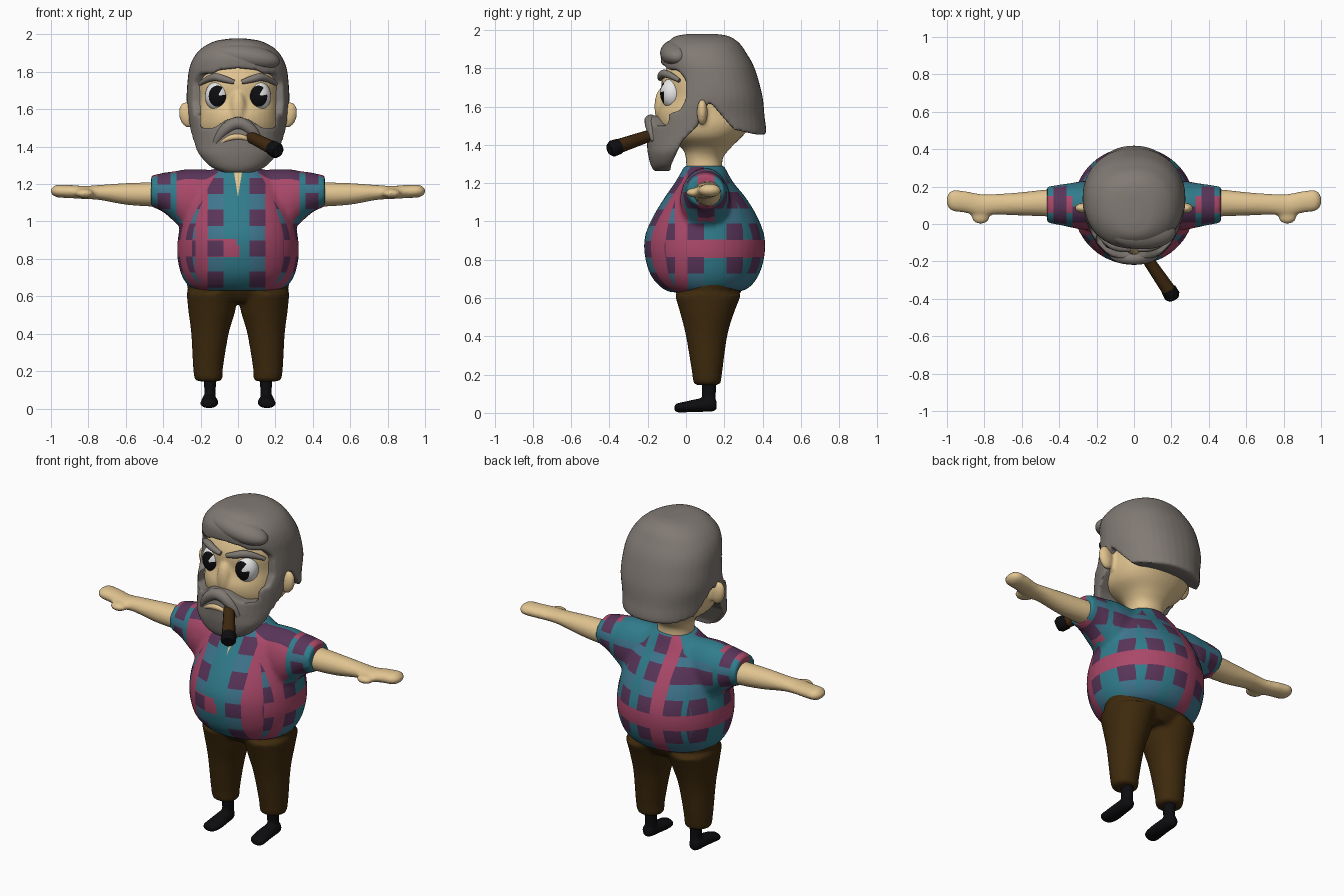
import bpy, bmesh, math
from mathutils import Vector, Matrix

cube = bpy.data.objects.get("Cube")
if cube:
    bpy.data.objects.remove(cube)


def material(name, r, g, b):
    m = bpy.data.materials.new(name)
    m.use_nodes = True
    m.diffuse_color = (r, g, b, 1)
    bsdf = next(n for n in m.node_tree.nodes if n.type == 'BSDF_PRINCIPLED')
    bsdf.inputs["Base Color"].default_value = (r, g, b, 1)
    bsdf.inputs["Roughness"].default_value = 0.8
    return m


skin = material("skin", .75, .55, .28)
grey = material("grey hair", .22, .195, .175)
brown = material("brown trousers", .048, .023, .004)
tobacco = material("tobacco", .05, .022, .005)
black = material("black", .004, .004, .005)
white = material("eye white", .8, .8, .8)
teal = material("teal", .03, .2, .26)
blue = material("dusty blue", .05, .18, .27)
pink = material("pink", .4, .065, .14)
purple = material("purple", .1, .035, .1)


def loft(bm, axis, rows, side=1, power=2.0, steps=5, segs=40):
    """Rounded rings along an axis; a row is position, then low/high bounds of both other axes."""
    n, rings = len(rows), []
    for i in range(n - 1):
        p = [rows[max(i - 1, 0)], rows[i], rows[i + 1], rows[min(i + 2, n - 1)]]
        for s in range(steps + (i == n - 2)):
            t = s / steps
            rings.append([b + t / 2 * (c - a + t * (2*a - 5*b + 4*c - d + t * (3*b - a - 3*c + d)))
                          for a, b, c, d in zip(*p)])
    loops = []
    for pos, a0, a1, b0, b1 in rings:
        loop = []
        for k in range(segs):
            c, s = math.cos(math.tau * k / segs), math.sin(math.tau * k / segs)
            u = math.copysign(abs(c) ** (2 / power), c) * (a1 - a0) / 2 + (a0 + a1) / 2
            v = math.copysign(abs(s) ** (2 / power), s) * (b1 - b0) / 2 + (b0 + b1) / 2
            co = [u, v]
            co.insert(axis, pos)
            loop.append(bm.verts.new((co[0] * side, co[1], co[2])))
        loops.append(loop)
    for lo, hi in zip(loops, loops[1:]):
        for k in range(segs):
            j = (k + 1) % segs
            bm.faces.new((lo[k], lo[j], hi[j], hi[k]))
    bm.faces.new(loops[0])
    bm.faces.new(loops[-1])


def blob(bm, center, radii, turn=0.0, detail=32):
    m = (Matrix.Translation(center) @ Matrix.Rotation(turn, 4, 'Y')
         @ Matrix.Diagonal((*radii, 1)) @ Matrix.Rotation(math.pi / 2, 4, 'X'))
    bmesh.ops.create_uvsphere(bm, u_segments=detail, v_segments=detail, radius=1, matrix=m)


def smooth(ob):
    bpy.ops.object.select_all(action='DESELECT')
    ob.select_set(True)
    bpy.context.view_layer.objects.active = ob
    bpy.ops.object.shade_smooth_by_angle(angle=math.radians(50))


def finish(name, bm, mats, voxel=0, cutters=(), soften=4):
    """Turn the bmesh into an object, carve it, and melt its pieces together."""
    bmesh.ops.recalc_face_normals(bm, faces=bm.faces)
    mesh = bpy.data.meshes.new(name)
    bm.to_mesh(mesh)
    bm.free()
    ob = bpy.data.objects.new(name, mesh)
    bpy.context.collection.objects.link(ob)
    for c in cutters:
        mod = ob.modifiers.new("carve", 'BOOLEAN')
        mod.operation, mod.solver, mod.object = 'DIFFERENCE', 'EXACT', c
    if voxel:
        mod = ob.modifiers.new("melt", 'REMESH')
        mod.mode, mod.voxel_size = 'VOXEL', voxel
        mod = ob.modifiers.new("soften", 'SMOOTH')
        mod.iterations, mod.factor = soften, .5
        dg = bpy.context.evaluated_depsgraph_get()
        baked = bpy.data.meshes.new_from_object(ob.evaluated_get(dg))
        ob.modifiers.clear()
        ob.data = baked
        ob.data.materials.clear()
    for m in mats:
        ob.data.materials.append(m)
    for c in cutters:
        bpy.data.objects.remove(c)
    smooth(ob)
    return ob


def cutter(name, axis, outline, low, high):
    """Prism used only for carving."""
    bm, ends = bmesh.new(), []
    for level in (low, high):
        pts = [list(p) for p in outline]
        for p in pts:
            p.insert(axis, level)
        ends.append([bm.verts.new(p) for p in pts])
    for end in ends:
        bm.faces.new(end)
    for k in range(len(outline)):
        bm.faces.new((ends[0][k - 1], ends[0][k], ends[1][k], ends[1][k - 1]))
    ob = finish(name, bm, [])
    ob.hide_render = True
    return ob


def tube(name, points, mat):
    """Round strand through (x, y, z, radius) points."""
    cu = bpy.data.curves.new(name, 'CURVE')
    cu.dimensions, cu.bevel_depth, cu.bevel_resolution, cu.use_fill_caps = '3D', 1, 5, True
    sp = cu.splines.new('NURBS' if len(points) > 3 else 'POLY')
    sp.points.add(len(points) - 1)
    for p, (x, y, z, r) in zip(sp.points, points):
        p.co, p.radius = (x, y, z, 1), r
    if sp.type == 'NURBS':
        sp.use_endpoint_u, sp.order_u = True, 3
    ob = bpy.data.objects.new(name, cu)
    bpy.context.collection.objects.link(ob)
    cu.materials.append(mat)


# Trousers: hips and two legs melted together
bm = bmesh.new()
loft(bm, 2, [(.57, -.2, .2, -.01, .24), (.62, -.26, .26, -.05, .28), (.7, -.28, .28, -.08, .32)])
for s in (1, -1):
    loft(bm, 2, [(.145, .11, .2, .06, .16), (.155, .085, .23, .04, .18), (.22, .08, .24, .03, .19),
                 (.4, .05, .25, 0, .215), (.52, .015, .265, -.03, .25), (.62, 0, .275, -.06, .29)], s)
finish("trousers", bm, [brown], .012)

# Boots and mitten arms
for s, label in ((1, "left"), (-1, "right")):
    bm = bmesh.new()
    loft(bm, 2, [(.02, .12, .185, .09, .155), (.08, .12, .18, .085, .155), (.18, .115, .185, .08, .16)], s)
    loft(bm, 1, [(-.06, .14, .18, .012, .04), (-.045, .115, .2, .003, .05), (0, .105, .2, .003, .06),
                 (.07, .11, .195, .005, .075), (.14, .12, .19, .008, .08), (.16, .14, .17, .02, .06)], s)
    finish(label + "_boot", bm, [black], .008, soften=2)
    bm = bmesh.new()
    loft(bm, 0, [(.36, .03, .19, 1.08, 1.22), (.46, .04, .185, 1.08, 1.21), (.6, .045, .17, 1.09, 1.205),
                 (.74, .05, .16, 1.115, 1.195), (.82, .04, .16, 1.12, 1.19), (.9, .06, .175, 1.125, 1.195),
                 (.97, .07, .18, 1.13, 1.195), (1, .1, .15, 1.15, 1.175)], s)
    blob(bm, (s * .82, .045, 1.15), (.05, .045, .025))
    finish(label + "_arm", bm, [skin], .01, soften=3)

# Shirt: barrel torso and short sleeves
bm = bmesh.new()
torso = [(.63, .22, -.08, .27), (.655, .265, -.13, .33), (.72, .305, -.185, .38), (.82, .325, -.215, .41),
         (.92, .32, -.215, .41), (1.02, .3, -.175, .375), (1.12, .27, -.115, .315), (1.2, .24, -.06, .25),
         (1.25, .18, -.03, .22), (1.29, .11, -.01, .2)]
loft(bm, 2, [(z, -w, w, f, b) for z, w, f, b in torso])
for s in (1, -1):
    loft(bm, 0, [(.1, -.02, .22, .95, 1.275), (.26, -.03, .23, .94, 1.28), (.33, -.02, .22, .99, 1.27),
                 (.4, -.005, .21, 1.05, 1.26), (.465, .005, .2, 1.08, 1.245)], s)
shirt = finish("shirt", bm, [teal, blue, pink, purple, skin], .014)

# Plaid: columns (position along x or y) and rows differ on front, sides and back
HALF, SEAM, BAND, SLEEVE, CUFF = .043, 50, (.81, .905), (.06, .15), (.36, .43)
FRONT_ROWS, SIDE_ROWS = (.69, .855, 1.02, 1.19), (.77, .945, 1.11, 1.24)
FRONT_COLS, BACK_COLS, SIDE_COLS = (-.27, -.12, .105, .285), (-.27, -.16, 0, .15), (-.1, .05, .255)
FRONT_PINK, BACK_PINK, SIDE_PINK = ((-.23, -.16), (.145, .245)), ((-.12, -.04),), ((-.06, .01),)
bm = bmesh.new()
bm.from_mesh(shirt.data)


def cut(point, normal):
    geom = bm.verts[:] + bm.edges[:] + bm.faces[:]
    bmesh.ops.bisect_plane(bm, geom=geom, dist=1e-4, plane_co=point, plane_no=normal)


def edges(centers):
    return [c + d for c in centers for d in (-HALF, HALF)]


for x in edges(FRONT_COLS + BACK_COLS) + [e for p in FRONT_PINK + BACK_PINK for e in p]:
    cut((x, 0, 0), (1, 0, 0))
for y in edges(SIDE_COLS) + [e for p in SIDE_PINK for e in p] + list(SLEEVE):
    cut((0, y, 0), (0, 1, 0))
for z in edges(FRONT_ROWS + SIDE_ROWS) + list(BAND):
    cut((0, 0, z), (0, 0, 1))
for s in (1, -1):
    for x in CUFF + (.33,):
        cut((s * x, 0, 0), (1, 0, 0))
    cut((0, 0, 1.13), (1, 0, s * .16))
    cut((0, .1, 0), (math.cos(math.radians(SEAM)), s * math.sin(math.radians(SEAM)), 0))


def inside(v, spans):
    return any(lo < v < hi for lo, hi in spans)


def near(v, centers):
    return any(abs(v - c) < HALF for c in centers)


def plaid(c):
    if c.y < .05 and c.z > 1.13 and abs(c.x) < .16 * (c.z - 1.13):
        return 4
    band = inside(c.z, [BAND])
    turn = abs(math.degrees(math.atan2(c.x, .1 - c.y)))
    if abs(c.x) > .33 and c.z > 1:
        stripe, col = inside(c.y, [SLEEVE]), inside(abs(c.x), [CUFF])
        row = stripe or near(c.z, SIDE_ROWS)
    elif turn < SEAM:
        row, col, stripe = near(c.z, FRONT_ROWS), near(c.x, FRONT_COLS), inside(c.x, FRONT_PINK)
        band = band and not 0 < c.x < .15
    elif turn > 180 - SEAM:
        row, col, stripe = near(c.z, SIDE_ROWS), near(c.x, BACK_COLS), inside(c.x, BACK_PINK)
    else:
        row, col, stripe = near(c.z, SIDE_ROWS), near(c.y, SIDE_COLS), inside(c.y, SIDE_PINK)
    if row and col:
        return 3
    if stripe or band:
        return 2
    return int(col)


for f in bm.faces:
    f.material_index = plaid(f.calc_center_median())
bm.to_mesh(shirt.data)
bm.free()
smooth(shirt)

# Head: neck, skull, nose and ears
bm = bmesh.new()
skull = [(1.22, .11, 0, .2), (1.32, .1, 0, .19), (1.38, .13, -.02, .23), (1.44, .2, -.1, .29),
         (1.5, .225, -.14, .34), (1.57, .225, -.15, .36), (1.65, .225, -.125, .36), (1.75, .225, -.125, .35),
         (1.85, .2, -.07, .28), (1.92, .1, 0, .2)]
loft(bm, 2, [(z, -w, w, f, b) for z, w, f, b in skull], power=2.2)
blob(bm, (0, -.12, 1.6), (.045, .045, .1))
for s in (1, -1):
    blob(bm, (s * .27, .085, 1.57), (.045, .028, .07), s * .2)
finish("head", bm, [skin], .01, soften=3)

# Hair and beard: one mass with a face window, open cheeks and a bare nape
window = [(.2, 1.5), (.13, 1.5), (.06, 1.545), (0, 1.555)]
crown = [(0, 1.82), (.1, 1.81), (.17, 1.77), (.2, 1.7)]
half = window[::-1] + crown[::-1]
face_cutter = cutter("face_cutter", 1, half + [(-x, z) for x, z in half[-2:0:-1]], -.5, .02)
cheek = [(-.5, 1.57), (-.11, 1.56), (-.03, 1.58), (0, 1.64), (0, 1.74), (-.04, 1.79), (-.5, 1.8)]
cheek_cutter = cutter("cheek_cutter", 0, cheek, -.5, .5)
nape = [(-.08, 1.2), (-.08, 1.29), (-.02, 1.42), (.06, 1.5), (.12, 1.63), (.25, 1.48), (.36, 1.455),
        (.6, 1.44), (.6, 1.2)]
nape_cutter = cutter("nape_cutter", 0, nape, -.5, .5)
bm = bmesh.new()
mass = [(1.262, .08, -.165, -.04), (1.295, .15, -.185, .02), (1.36, .21, -.2, .12), (1.42, .245, -.205, .34),
        (1.45, .255, -.205, .415), (1.55, .265, -.185, .41), (1.65, .275, -.13, .4), (1.75, .27, -.12, .375),
        (1.82, .26, -.13, .35), (1.88, .235, -.13, .315), (1.93, .19, -.1, .28), (1.965, .12, -.06, .23),
        (1.978, .04, 0, .17)]
loft(bm, 2, [(z, -w, w, f, b) for z, w, f, b in mass], power=2.2)
finish("hair_and_beard", bm, [grey], .01, (face_cutter, cheek_cutter, nape_cutter), 3)

# Swept fringe, moustache, mouth and brows
bm = bmesh.new()
blob(bm, (.045, -.045, 1.88), (.18, .09, .068), .15)
finish("fringe", bm, [grey])
tube("moustache", [(-.12, -.165, 1.42, .015), (-.09, -.18, 1.48, .03), (0, -.185, 1.54, .035),
                   (.09, -.18, 1.48, .03), (.12, -.165, 1.42, .015)], grey)
tube("mouth", [(-.085, -.185, 1.425, .008), (-.05, -.2, 1.45, .016), (.03, -.2, 1.455, .016),
               (.075, -.19, 1.43, .008)], skin)
for s, label in ((1, "left"), (-1, "right")):
    tube(label + "_brow", [(s * .02, -.135, 1.745, .012), (s * .07, -.135, 1.76, .02),
                           (s * .14, -.105, 1.78, .022), (s * .205, -.035, 1.735, .01)], grey)

# Eyes: pole faces forward, pupil is the front cap minus a wedge
for s, label in ((1, "left"), (-1, "right")):
    mid = Vector((s * .11, -.07, 1.67))
    bm = bmesh.new()
    blob(bm, mid, (.066, .065, .08), detail=40)
    for f in bm.faces:
        d = f.calc_center_median() - mid
        u, v = d.x / .066, d.z / .08
        wedge = 9 < math.degrees(math.atan2(v, u)) < 54 and math.hypot(u, v) > .15
        f.material_index = int(d.y < 0 and math.hypot(u, v) < .72 and not wedge)
    finish(label + "_eye", bm, [white, black])

# Cigar with burnt tip
tube("cigar", [(.06, -.17, 1.455, .03), (.19, -.36, 1.39, .038)], tobacco)
tube("cigar_tip", [(.185, -.35, 1.392, .041), (.205, -.385, 1.38, .043), (.213, -.4, 1.375, .03)], black)
